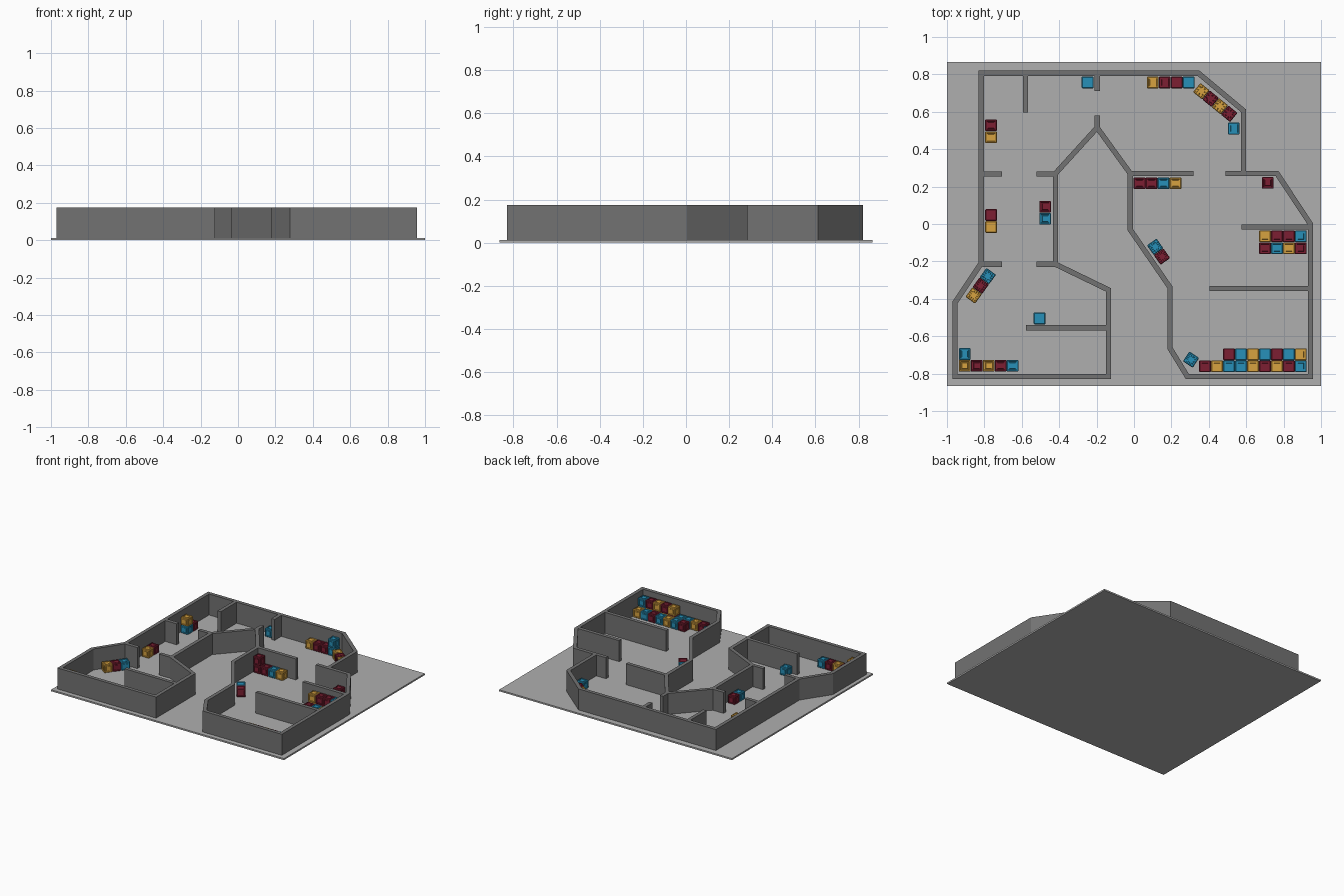
import bpy, bmesh, math
from mathutils import Vector

if "Cube" in bpy.data.objects:
    bpy.data.objects.remove(bpy.data.objects["Cube"])

FLOOR, TOP, THICK, S = 0.012, 0.175, 0.028, 0.063


def material(name, rgb):
    m = bpy.data.materials.new(name)
    m.diffuse_color = (*rgb, 1)
    m.use_nodes = True
    m.node_tree.nodes["Principled BSDF"].inputs["Base Color"].default_value = m.diffuse_color
    return m


def finish(bm, name, mat):
    bmesh.ops.recalc_face_normals(bm, faces=bm.faces)
    me = bpy.data.meshes.new(name)
    bm.to_mesh(me)
    bm.free()
    me.materials.append(mat)
    return me


def place(name, me, loc=(0, 0, 0), angle=0):
    ob = bpy.data.objects.new(name, me)
    ob.location = loc
    ob.rotation_euler.z = math.radians(angle)
    bpy.context.collection.objects.link(ob)
    return ob


def box(name, x0, x1, y0, y1, z0, z1, mat):
    bm = bmesh.new()
    bmesh.ops.create_cube(bm, size=1)
    for v in bm.verts:
        v.co = ((x0 + x1) / 2 + v.co.x * (x1 - x0),
                (y0 + y1) / 2 + v.co.y * (y1 - y0),
                (z0 + z1) / 2 + v.co.z * (z1 - z0))
    place(name, finish(bm, name, mat))


wall_mat = material("wall_grey", (0.17, 0.17, 0.17))
floor_mat = material("floor_grey", (0.43, 0.43, 0.43))

# Floor slab
box("floor", -1, 1, -0.865, 0.865, 0, FLOOR, floor_mat)

# Outer wall: closed centreline, mitred to even thickness
path = [(-0.817, 0.806), (0.345, 0.806), (0.586, 0.605), (0.586, 0.27),
        (0.765, 0.27), (0.943, 0.0), (0.943, -0.815), (0.285, -0.815),
        (0.193, -0.665), (0.193, -0.34), (-0.02, -0.03), (-0.02, 0.27),
        (-0.197, 0.515), (-0.42, 0.27), (-0.42, -0.215), (-0.137, -0.352),
        (-0.137, -0.815), (-0.957, -0.815), (-0.957, -0.42), (-0.817, -0.21)]
pts = [Vector(p) for p in path]
n = len(pts)
bm = bmesh.new()
rings = []
for i, p in enumerate(pts):
    a = (p - pts[i - 1]).normalized()
    b = (pts[(i + 1) % n] - p).normalized()
    na, nb = Vector((-a.y, a.x)), Vector((-b.y, b.x))
    m = (na + nb).normalized()
    m *= THICK / 2 / m.dot(na)
    rings.append([bm.verts.new((q.x, q.y, z)) for q, z in
                  ((p + m, FLOOR), (p - m, FLOOR), (p - m, TOP), (p + m, TOP))])
for i in range(n):
    r, s = rings[i], rings[(i + 1) % n]
    for k in range(4):
        bm.faces.new((r[k], r[(k + 1) % 4], s[(k + 1) % 4], s[k]))
place("outer_wall", finish(bm, "outer_wall", wall_mat))

# Partition walls along x: (x0, x1, y), and along y: (x, y0, y1)
h = THICK / 2
for x0, x1, y in [(-0.81, -0.705, 0.268), (-0.52, -0.42, 0.268),
                  (-0.81, -0.705, -0.215), (-0.52, -0.42, -0.215),
                  (-0.577, -0.137, -0.555), (-0.02, 0.318, 0.27),
                  (0.488, 0.60, 0.27), (0.575, 0.943, -0.016),
                  (0.403, 0.943, -0.345)]:
    box("partition_wall", x0, x1, y - h, y + h, FLOOR, TOP, wall_mat)
for x, y0, y1 in [(-0.58, 0.597, 0.80), (-0.196, 0.71, 0.80), (-0.196, 0.50, 0.58)]:
    box("partition_wall", x - h, x + h, y0, y1, FLOOR, TOP, wall_mat)


# Crate: chamfered cube, recessed panels with a raised centre block
def crate_mesh(mat):
    bm = bmesh.new()
    bmesh.ops.create_cube(bm, size=S)
    bmesh.ops.bevel(bm, geom=bm.edges[:], offset=0.004, segments=1, affect='EDGES')
    panels = [f for f in bm.faces if f.calc_area() > 0.5 * S * S]
    for thick, depth in ((0.008, 0), (0.001, -0.004), (0.007, 0), (0.001, 0.003)):
        bmesh.ops.inset_individual(bm, faces=panels, thickness=thick, depth=depth)
    return finish(bm, "crate", mat)


crates = {"Y": crate_mesh(material("yellow", (0.68, 0.36, 0.05))),
          "R": crate_mesh(material("red", (0.2, 0.013, 0.032))),
          "B": crate_mesh(material("blue", (0.02, 0.28, 0.48)))}


# Row of crates from (x, y) heading along an angle, on a given layer
def row(colours, x, y, heading=0, layer=0, step=0.064):
    a = math.radians(heading)
    for i, c in enumerate(colours):
        place("crate", crates[c], (x + i * step * math.cos(a), y + i * step * math.sin(a),
                                   FLOOR + S * (layer + 0.5)), heading)


# Upper rooms
row("B", -0.248, 0.757)
row("YRRB", 0.10, 0.757)
row("B", 0.292, 0.757, layer=1)
row("YRYR", 0.36, 0.71, -39)
row("B", 0.533, 0.51)
row("RRBY", 0.03, 0.218)
row("R", 0.03, 0.218, layer=1)
row("R", 0.715, 0.22)

# Left corridor
row("BR", -0.764, 0.464, 90)
row("Y", -0.764, 0.464, layer=1)
row("YR", -0.764, -0.016, 90)
row("BR", -0.475, 0.028, 90)

# Lower left room
row("YRB", -0.857, -0.382, 54)
row("B", -0.505, -0.505)
row("YRYRB", -0.905, -0.758)
row("Y", -0.905, -0.758, layer=1)
row("B", -0.905, -0.695)

# Right rooms
row("BR", 0.113, -0.122, -55)
row("YRRB", 0.70, -0.066)
row("YRRB", 0.70, -0.066, layer=1)
row("RBYR", 0.70, -0.13)
row("B", 0.305, -0.725, -33)
row("RYBBRYRYB", 0.38, -0.76)
row("YRYRB", 0.636, -0.76, layer=1)
row("RBYBRBY", 0.508, -0.697)
